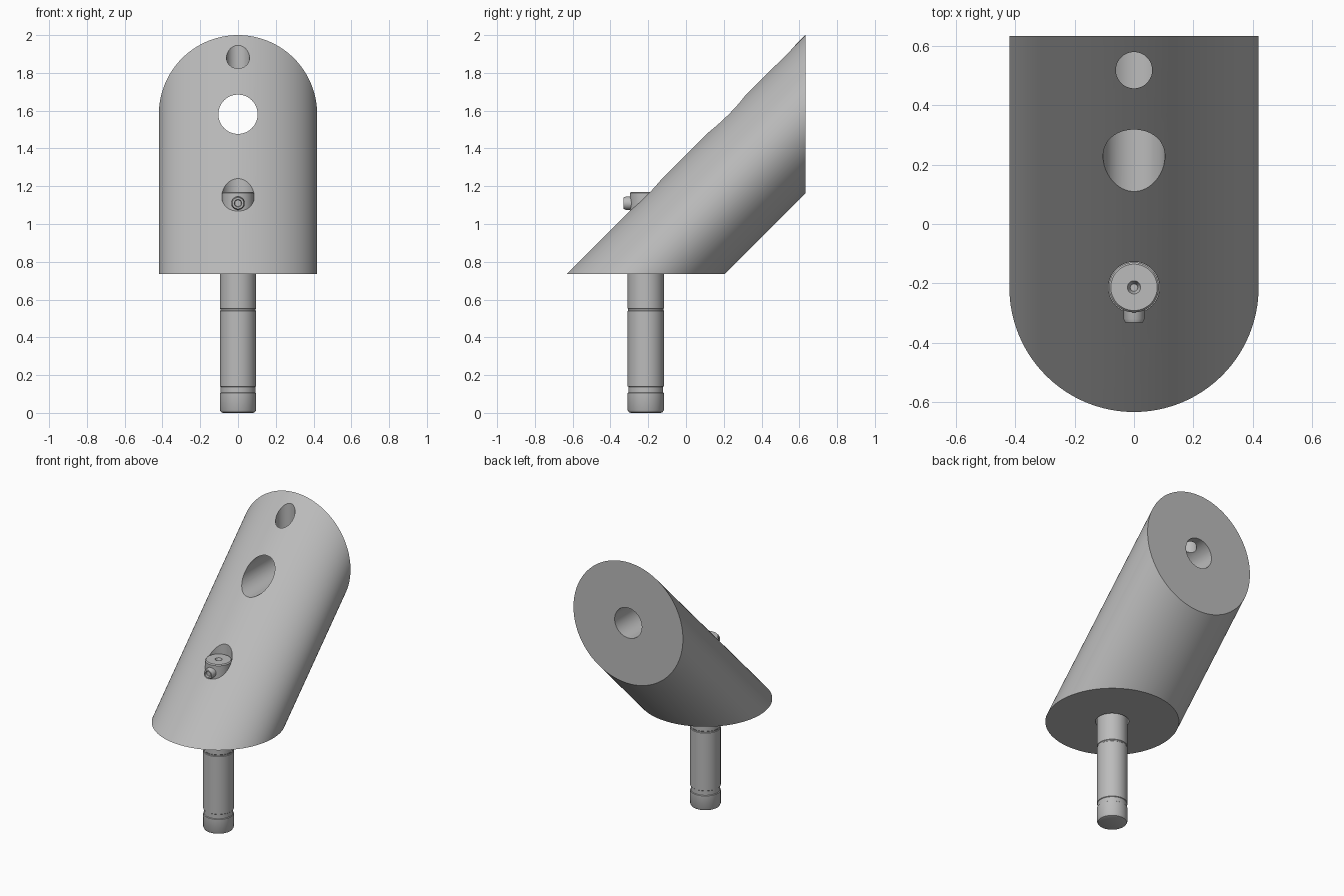
import bpy, bmesh, math
from mathutils import Matrix, Vector

if "Cube" in bpy.data.objects:
    bpy.data.objects.remove(bpy.data.objects["Cube"], do_unlink=True)

grey = bpy.data.materials.new("plain grey")
grey.use_nodes = True
colour = (0.5, 0.5, 0.5, 1)
grey.diffuse_color = colour
grey.node_tree.nodes["Principled BSDF"].inputs["Base Color"].default_value = colour

R, BACK, BASE = 0.419, 0.632, 0.735    # tube radius, back face y, underside z
PIN_Y = R - BACK
BORE_Z = 2 - R


def finish(name, bm):
    bmesh.ops.recalc_face_normals(bm, faces=bm.faces)
    mesh = bpy.data.meshes.new(name)
    bm.to_mesh(mesh)
    bm.free()
    obj = bpy.data.objects.new(name, mesh)
    bpy.context.collection.objects.link(obj)
    mesh.materials.append(grey)
    return obj


def smooth(obj):
    bpy.ops.object.select_all(action='DESELECT')
    obj.select_set(True)
    bpy.context.view_layer.objects.active = obj
    bpy.ops.object.shade_smooth_by_angle(angle=math.radians(30))


def lathe(name, profile, matrix, sides=64):
    """Closed solid of revolution from (radius, height) pairs along local z."""
    bm = bmesh.new()
    rings = [[bm.verts.new(matrix @ Vector((r * math.cos(a), r * math.sin(a), h)))
              for a in (math.tau * i / sides for i in range(sides))]
             for r, h in profile]
    for low, high in zip(rings, rings[1:]):
        for i in range(sides):
            j = (i + 1) % sides
            bm.faces.new((low[i], low[j], high[j], high[i]))
    bm.faces.new(rings[0])
    bm.faces.new(rings[-1])
    return finish(name, bm)


upright = Matrix.Translation((0, PIN_Y, 0))
forward = Matrix.Rotation(math.pi / 2, 4, 'X')    # local z points to the front

# Slanted body: level round underside swept at 45 degrees to an upright back face
bm = bmesh.new()
SIDES = 128
angles = [math.tau * i / SIDES for i in range(SIDES)]
under = [bm.verts.new((R * math.cos(a), PIN_Y + R * math.sin(a), BASE)) for a in angles]
rear = [bm.verts.new((R * math.cos(a), BACK, BORE_Z - R * math.sin(a))) for a in angles]
for i in range(SIDES):
    j = (i + 1) % SIDES
    bm.faces.new((under[i], under[j], rear[j], rear[i]))
bm.faces.new(under)
bm.faces.new(rear)
body = finish("slanted_body", bm)

# Holes: main bore, screw hole into it, stepped pin hole
cutters = [
    lathe("main_bore_cutter", [(0.104, -1), (0.104, 1)],
          Matrix.Translation((0, 0, BORE_Z)) @ forward),
    lathe("screw_hole_cutter", [(0.061, BORE_Z), (0.061, 2.2)],
          Matrix.Translation((0, 0.517, 0))),
    lathe("pin_hole_cutter", [(0.105, 0.6), (0.105, 0.85), (0.086, 0.85), (0.086, 1.5)],
          upright),
]
for cutter in cutters:
    mod = body.modifiers.new(cutter.name, 'BOOLEAN')
    mod.operation, mod.solver, mod.object = 'DIFFERENCE', 'EXACT', cutter
bpy.context.view_layer.update()
cut_mesh = bpy.data.meshes.new_from_object(
    body.evaluated_get(bpy.context.evaluated_depsgraph_get()))
body.modifiers.clear()
body.data = cut_mesh
for cutter in cutters:
    bpy.data.objects.remove(cutter, do_unlink=True)
smooth(body)

# Pin with chamfered foot, shallow grooves and a dimpled top
pin = lathe("pin", [
    (0.08, 0), (0.09, 0.004), (0.096, 0.015), (0.096, 0.105), (0.092, 0.108),
    (0.092, 0.138), (0.096, 0.141), (0.096, 0.54), (0.093, 0.543),
    (0.093, 0.55), (0.096, 0.553), (0.096, 0.84), (0.084, 0.84), (0.084, 1.163),
    (0.078, 1.17), (0.022, 1.17), (0.016, 1.155), (0.012, 1.14)], upright)
smooth(pin)

# Small screw standing out of the front of the pin head
screw = lathe("side_screw", [
    (0.035, 0), (0.035, 0.106), (0.03, 0.118), (0.02, 0.118), (0.017, 0.105)],
    Matrix.Translation((0, PIN_Y, 1.11)) @ forward, 32)
smooth(screw)
